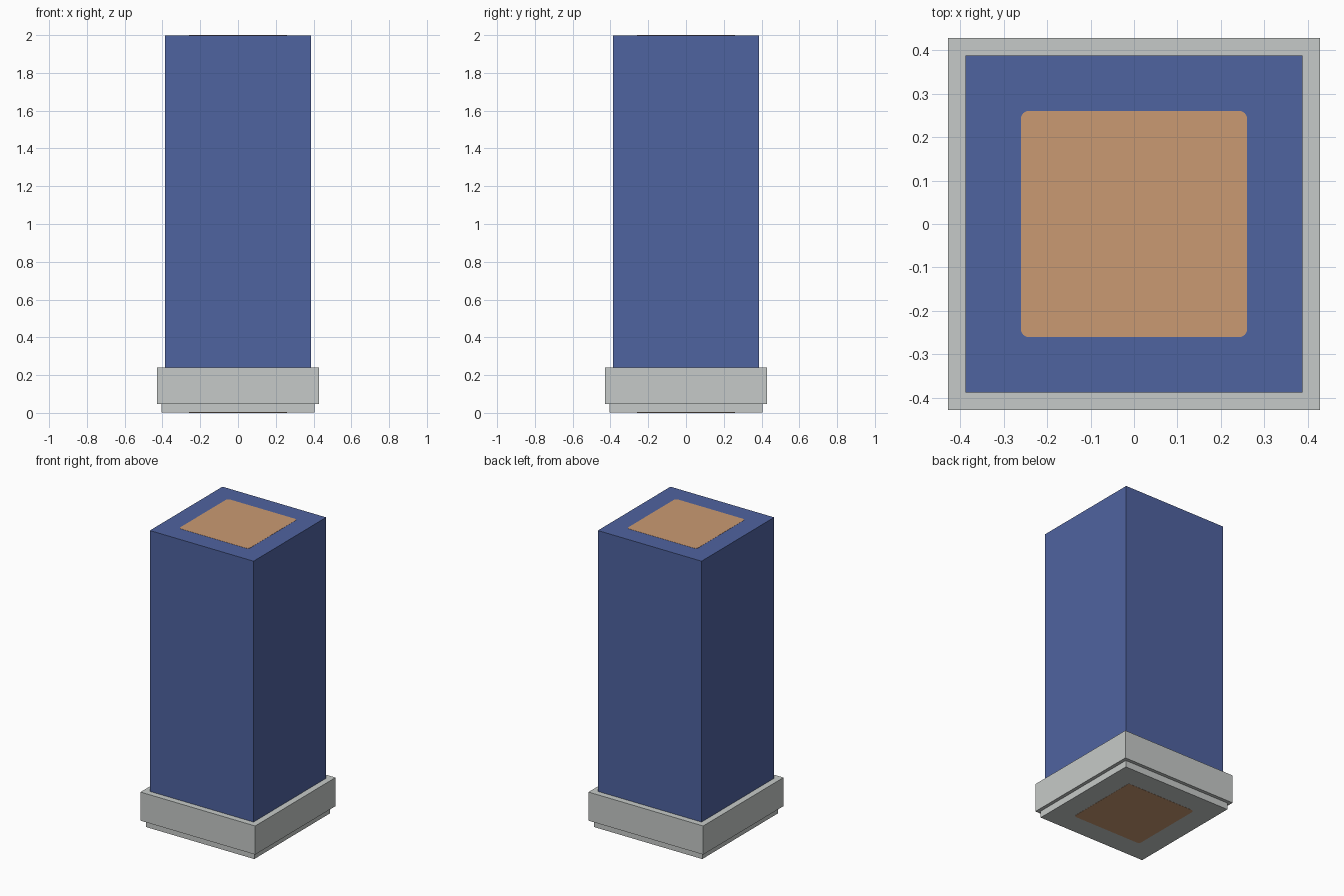
import bpy, bmesh, math

if "Cube" in bpy.data.objects:
    bpy.data.objects.remove(bpy.data.objects["Cube"])


def material(name, rgb):
    lin = [(c / 255 / 12.92) if c <= 10 else ((c / 255 + 0.055) / 1.055) ** 2.4 for c in rgb]
    m = bpy.data.materials.new(name)
    m.diffuse_color = (*lin, 1)
    m.use_nodes = True
    m.node_tree.nodes["Principled BSDF"].inputs["Base Color"].default_value = m.diffuse_color
    return m


def square_prism(name, half, z0, z1, mat, radius=0.0, steps=6):
    """Upright square prism, with rounded vertical corners if radius > 0."""
    pts = []
    for k, (sx, sy) in enumerate([(1, 1), (-1, 1), (-1, -1), (1, -1)]):
        cx, cy = sx * (half - radius), sy * (half - radius)
        n = steps if radius else 0
        for i in range(n + 1):
            a = math.pi / 2 * (k + (i / n if n else 0))
            pts.append((cx + radius * math.cos(a), cy + radius * math.sin(a)))
    bm = bmesh.new()
    low = [bm.verts.new((x, y, z0)) for x, y in pts]
    high = [bm.verts.new((x, y, z1)) for x, y in pts]
    bm.faces.new(low[::-1])
    bm.faces.new(high)
    for i in range(len(pts)):
        j = (i + 1) % len(pts)
        bm.faces.new((low[i], low[j], high[j], high[i]))
    me = bpy.data.meshes.new(name)
    bm.to_mesh(me)
    bm.free()
    me.materials.append(mat)
    ob = bpy.data.objects.new(name, me)
    bpy.context.collection.objects.link(ob)
    return ob


blue = material("blue", (79, 99, 160))
grey = material("light grey", (198, 202, 200))
tan = material("tan", (202, 154, 114))

# Column, stepped base, and the core showing flush at both ends
square_prism("column_body", 0.387, 0.2, 1.999, blue)
square_prism("base_collar", 0.428, 0.046, 0.239, grey)
square_prism("base_foot", 0.405, 0.001, 0.06, grey)
square_prism("inner_core", 0.26, 0.0, 2.0, tan, radius=0.018)
